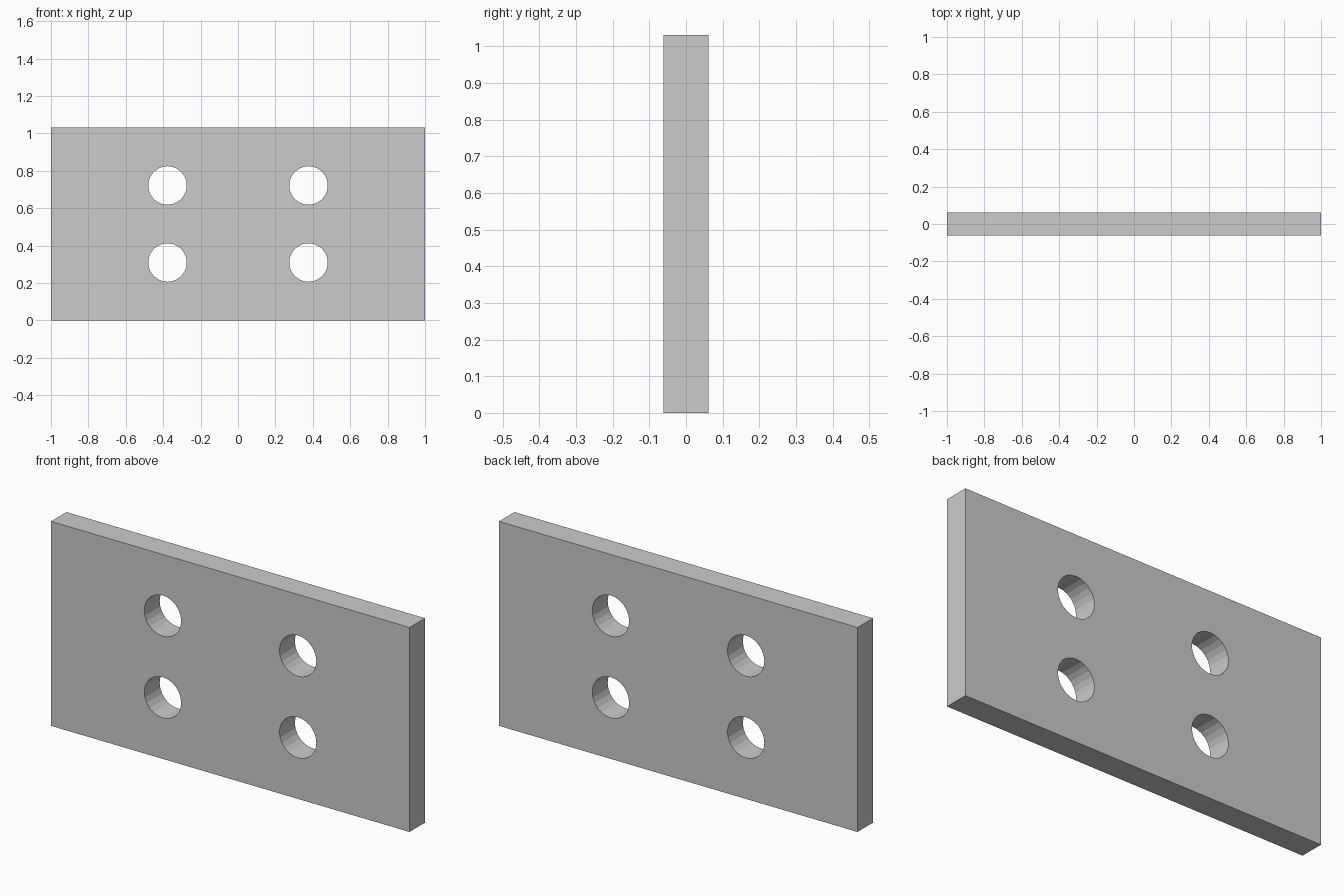
import bpy, math

if "Cube" in bpy.data.objects:
    bpy.data.objects.remove(bpy.data.objects["Cube"])

LENGTH, THICK, HEIGHT = 2.0, 0.123, 1.031
HOLE_R, HOLE_X, HOLE_DZ, SIDES = 0.103, 0.377, 0.206, 24

# Flat rectangular plate standing on its long edge
bpy.ops.mesh.primitive_cube_add(size=1, location=(0, 0, HEIGHT / 2))
plate = bpy.context.object
plate.name = "plate"
plate.scale = (LENGTH, THICK, HEIGHT)
bpy.ops.object.transform_apply(location=False, rotation=False, scale=True)


def drill(x, z):
    """Cut one round through-hole along y."""
    bpy.ops.mesh.primitive_cylinder_add(
        vertices=SIDES, radius=HOLE_R, depth=THICK * 3,
        location=(x, 0, z), rotation=(math.pi / 2, 0, 0))
    cutter = bpy.context.object
    cutter.name = "hole_cutter"
    cutter.hide_render = True
    mod = plate.modifiers.new("hole", 'BOOLEAN')
    mod.operation = 'DIFFERENCE'
    mod.solver = 'EXACT'
    mod.object = cutter
    bpy.context.view_layer.objects.active = plate
    bpy.ops.object.modifier_apply(modifier=mod.name)
    bpy.data.objects.remove(cutter, do_unlink=True)


# Two by two grid of bolt holes
for sx in (-1, 1):
    for sz in (-1, 1):
        drill(sx * HOLE_X, HEIGHT / 2 + sz * HOLE_DZ)
